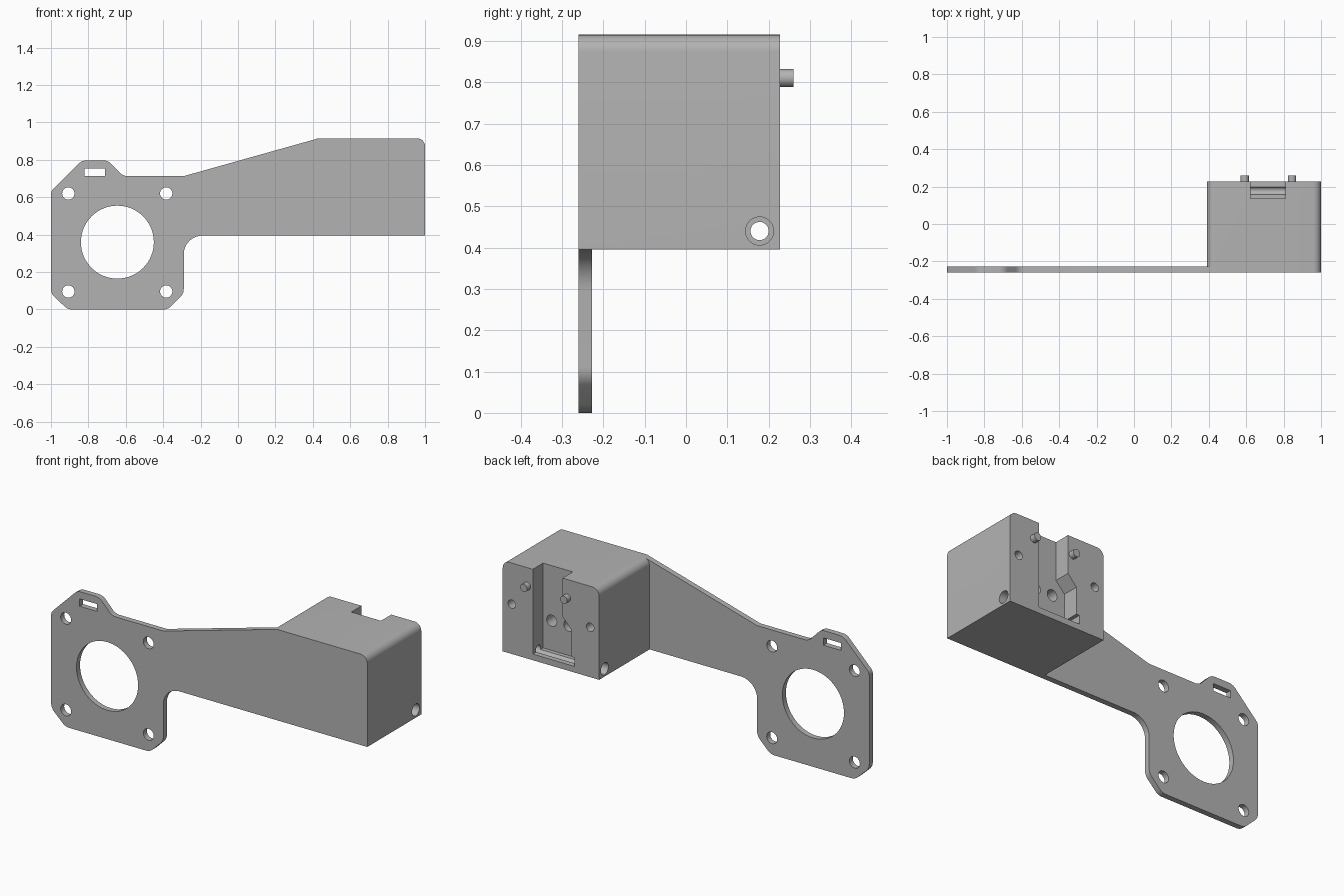
import bpy, bmesh, math
from mathutils import Vector

cube = bpy.data.objects.get("Cube")
if cube:
    bpy.data.objects.remove(cube, do_unlink=True)

grey = bpy.data.materials.new("plain_grey")
grey.use_nodes = True
COLOR = (0.45, 0.45, 0.45, 1)
grey.diffuse_color = COLOR
grey.node_tree.nodes["Principled BSDF"].inputs["Base Color"].default_value = COLOR

FRONT, PLATE_BACK, BACK = -0.26, -0.228, 0.228
BOTTOM, TOP = 0.395, 0.915


def rounded(points, steps=8):
    """Outline of (x, z, corner radius) points with arcs at the corners."""
    out = []
    for i, (x, z, r) in enumerate(points):
        p = Vector((x, z))
        if not r:
            out.append(p)
            continue
        a = (Vector(points[i - 1][:2]) - p).normalized()
        b = (Vector(points[(i + 1) % len(points)][:2]) - p).normalized()
        half = a.angle(b) / 2
        centre = p + (a + b).normalized() * r / math.sin(half)
        start = p + a * r / math.tan(half) - centre
        end = p + b * r / math.tan(half) - centre
        turn = start.angle_signed(end)
        for k in range(steps + 1):
            t = -turn * k / steps
            c, s = math.cos(t), math.sin(t)
            out.append(centre + Vector((start.x * c - start.y * s,
                                        start.x * s + start.y * c)))
    return out


def prism(name, outline, y0, y1):
    """Extrude an x-z outline along y."""
    bm = bmesh.new()
    face = bm.faces.new([bm.verts.new((p[0], y0, p[1])) for p in outline])
    new = bmesh.ops.extrude_face_region(bm, geom=[face])["geom"]
    bmesh.ops.translate(bm, vec=(0, y1 - y0, 0),
                        verts=[v for v in new if isinstance(v, bmesh.types.BMVert)])
    bmesh.ops.recalc_face_normals(bm, faces=bm.faces)
    mesh = bpy.data.meshes.new(name)
    bm.to_mesh(mesh)
    bm.free()
    mesh.materials.append(grey)
    obj = bpy.data.objects.new(name, mesh)
    bpy.context.collection.objects.link(obj)
    return obj


def box(name, x0, x1, y0, y1, z0, z1):
    return prism(name, [(x0, z0), (x1, z0), (x1, z1), (x0, z1)], y0, y1)


def rod(name, x, z, r, y0, y1, sides=32):
    ring = [(x + r * math.cos(k * math.tau / sides), z + r * math.sin(k * math.tau / sides))
            for k in range(sides)]
    return prism(name, ring, y0, y1)


def side_rod(name, y, z, r, x0, x1):
    """Rod lying along x."""
    obj = rod(name, 0, 0, r, x0, x1)
    for v in obj.data.vertices:
        a, along, b = v.co
        v.co = (along, y - a, z + b)
    return obj


def combine(target, other, operation):
    mod = target.modifiers.new(operation.lower(), "BOOLEAN")
    mod.operation, mod.object, mod.solver = operation, other, "EXACT"
    bpy.context.view_layer.objects.active = target
    bpy.ops.object.modifier_apply(modifier=mod.name)
    bpy.data.objects.remove(other, do_unlink=True)


# Mounting plate with its long arm
bracket = prism("bracket", rounded([
    (-1, 0.085, 0.06), (-0.91, 0, 0.06), (-0.375, 0, 0.06), (-0.29, 0.085, 0.06),
    (-0.29, BOTTOM, 0.1), (1, BOTTOM, 0), (1, TOP, 0.042), (0.43, TOP, 0.05),
    (-0.29, 0.713, 0.05), (-0.615, 0.713, 0.06), (-0.695, 0.797, 0.06),
    (-0.835, 0.797, 0.06), (-1, 0.632, 0.04)]), FRONT, PLATE_BACK)

# Deep block at the end of the arm
combine(bracket, prism("block", rounded([
    (0.39, BOTTOM, 0), (1, BOTTOM, 0), (1, TOP, 0.042), (0.39, TOP, 0.042)]),
    FRONT, BACK), "UNION")

# Plate openings: large bore, four screw holes, tie slot
cutters = [rod("bore", -0.645, 0.36, 0.195, -0.4, 0, 64),
           box("tie_slot", -0.82, -0.71, -0.4, 0, 0.713, 0.755)]
cutters += [rod("screw_hole", x, z, 0.033, -0.4, 0)
            for x in (-0.907, -0.384) for z in (0.096, 0.62)]

# Channel in the back of the block, flaring near its foot
cutters.append(prism("channel", [
    (0.81, 0.43), (0.81, 1), (0.622, 1), (0.622, 0.695), (0.567, 0.635), (0.567, 0.48),
    (0.547, 0.48), (0.547, 0.43)], 0.135, 0.4))
cutters += [rod("channel_hole", x, 0.6, 0.032, -0.05, 0.2) for x in (0.755, 0.647)]
cutters += [rod("back_hole", x, 0.68, 0.024, 0.0, 0.4) for x in (0.943, 0.447)]

# Cross hole through the block, wider at both ends
cutters += [side_rod("cross_hole", 0.178, 0.44, 0.022, 0.3, 1.1),
            side_rod("cross_hole_end", 0.178, 0.44, 0.034, 0.3, 0.46),
            side_rod("cross_hole_end", 0.178, 0.44, 0.034, 0.93, 1.1)]
for cutter in cutters:
    combine(bracket, cutter, "DIFFERENCE")

# Locating pins on the back
pins = [rod(name, x, 0.81, 0.022, 0.2, 0.26)
        for name, x in (("left_pin", 0.845), ("right_pin", 0.592))]

bpy.ops.object.select_all(action="DESELECT")
for obj in [bracket] + pins:
    obj.select_set(True)
bpy.context.view_layer.objects.active = bracket
bpy.ops.object.shade_smooth_by_angle(angle=math.radians(30))
